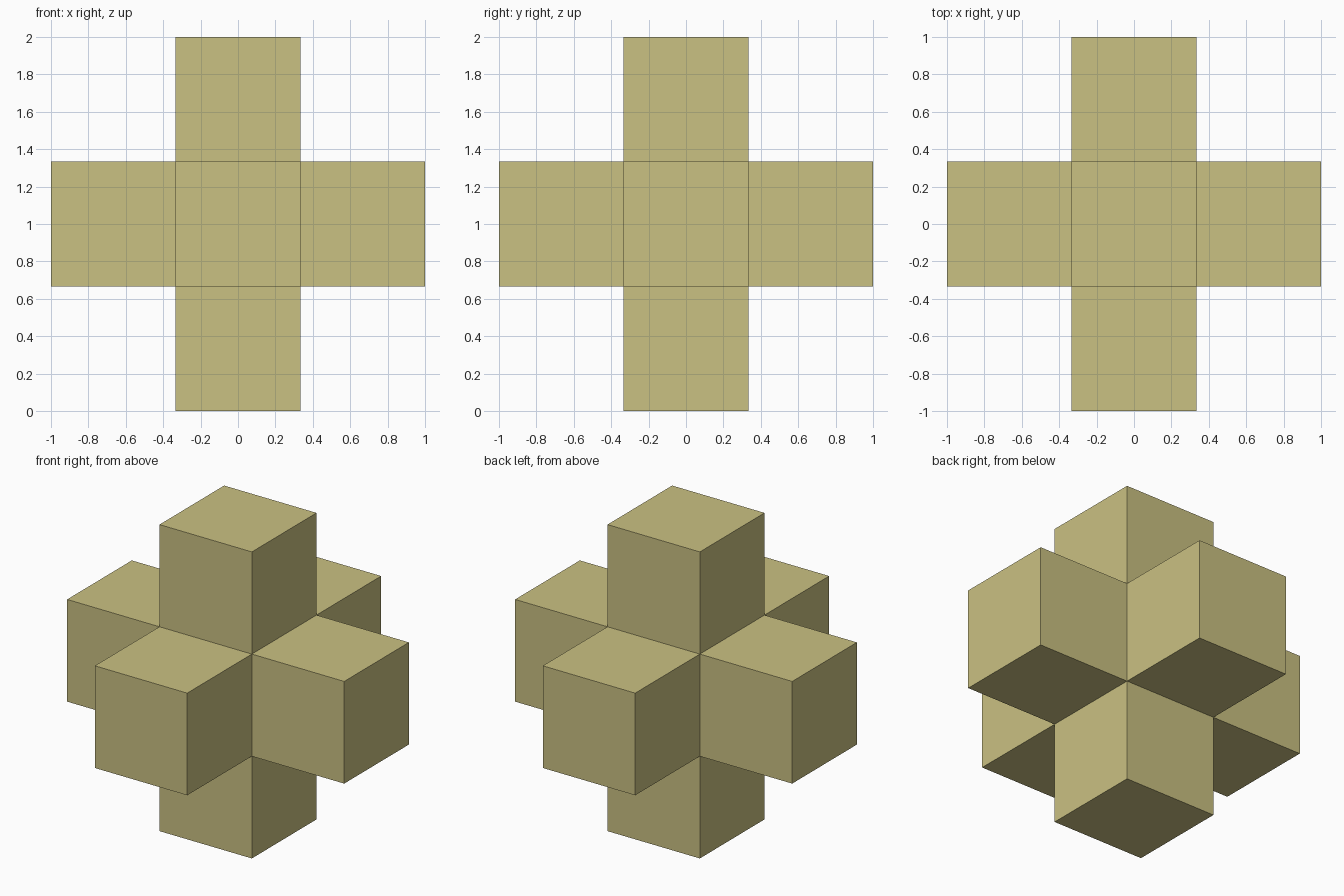
import bpy, bmesh
from mathutils import Matrix

if "Cube" in bpy.data.objects:
    bpy.data.objects.remove(bpy.data.objects["Cube"])

UNIT = 2 / 3  # edge length of each cube in the cross

mat = bpy.data.materials.new("pale khaki")
mat.diffuse_color = (0.591, 0.533, 0.223, 1)
mat.use_nodes = True
mat.node_tree.nodes["Principled BSDF"].inputs["Base Color"].default_value = mat.diffuse_color

# Central cube, with one cubic arm pulled out of each of its six faces
bm = bmesh.new()
bmesh.ops.create_cube(bm, size=UNIT, matrix=Matrix.Translation((0, 0, 1)))
bm.normal_update()
for face in list(bm.faces):
    direction = face.normal.copy()
    arm_end = bmesh.ops.extrude_discrete_faces(bm, faces=[face])["faces"][0]
    bmesh.ops.translate(bm, verts=arm_end.verts, vec=direction * UNIT)
bmesh.ops.remove_doubles(bm, verts=bm.verts, dist=1e-4)
bmesh.ops.recalc_face_normals(bm, faces=bm.faces)

mesh = bpy.data.meshes.new("six_armed_cross")
bm.to_mesh(mesh)
bm.free()
mesh.materials.append(mat)
bpy.context.collection.objects.link(bpy.data.objects.new("six_armed_cross", mesh))
